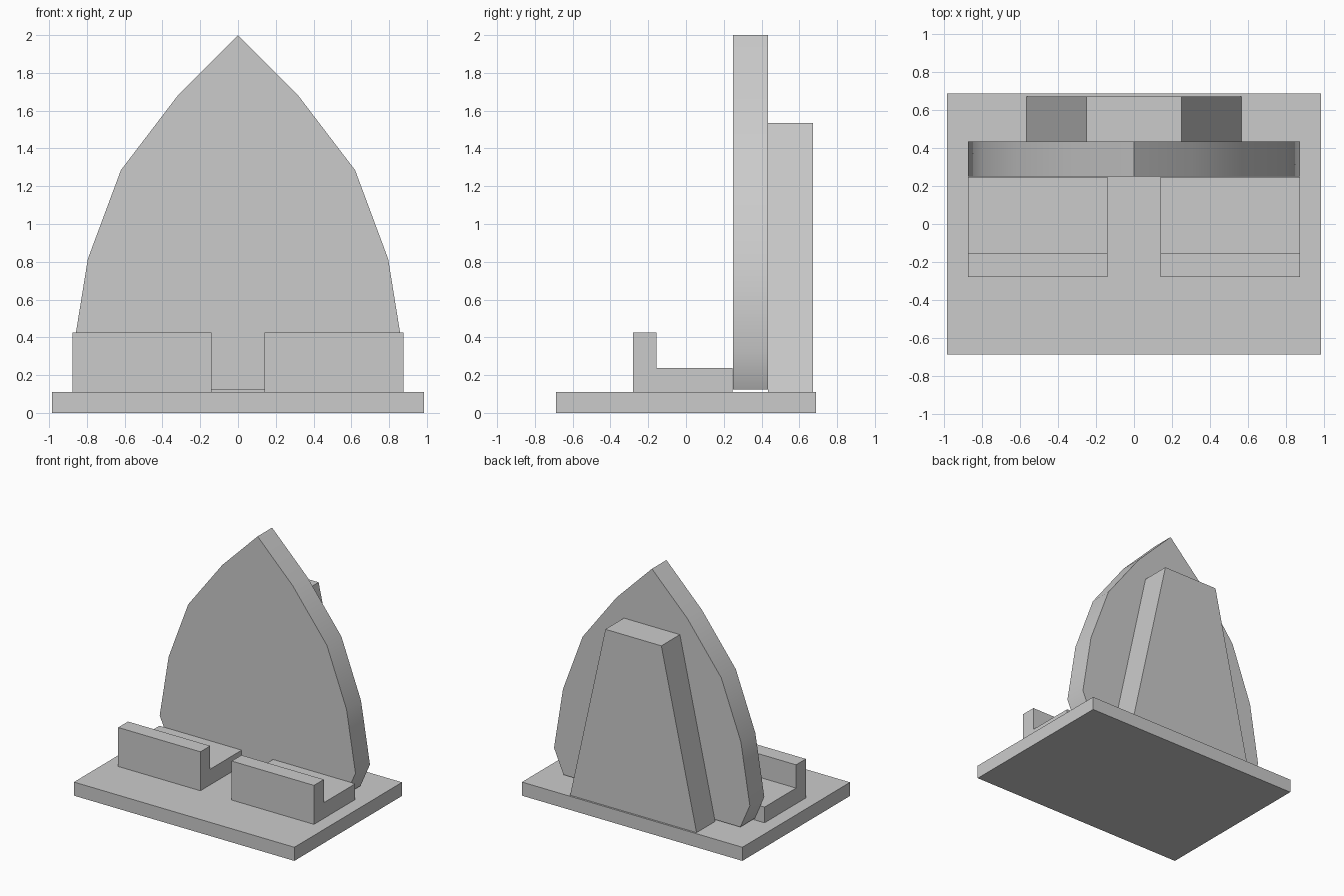
import bpy
import bmesh
import math
from mathutils import Vector

cube = bpy.data.objects.get("Cube")
if cube:
    bpy.data.objects.remove(cube, do_unlink=True)

# One plain grey for the whole stand
GREY = (0.6, 0.6, 0.6, 1.0)
grey = bpy.data.materials.new("plain_grey")
grey.use_nodes = True
grey.diffuse_color = GREY
grey.node_tree.nodes["Principled BSDF"].inputs["Base Color"].default_value = GREY


def prism(name, profile, offset):
    """Extrude a closed 3D profile along an offset vector."""
    bm = bmesh.new()
    face = bm.faces.new([bm.verts.new(p) for p in profile])
    result = bmesh.ops.extrude_face_region(bm, geom=[face])
    moved = [v for v in result["geom"] if isinstance(v, bmesh.types.BMVert)]
    bmesh.ops.translate(bm, verts=moved, vec=Vector(offset))
    bmesh.ops.recalc_face_normals(bm, faces=bm.faces)
    mesh = bpy.data.meshes.new(name)
    bm.to_mesh(mesh)
    bm.free()
    mesh.materials.append(grey)
    obj = bpy.data.objects.new(name, mesh)
    bpy.context.collection.objects.link(obj)
    return obj


def upright(name, half, y0, y1):
    """Symmetric upright panel from the right half of its outline."""
    outline = half + [(-x, z) for x, z in reversed(half) if x > 0]
    return prism(name, [(x, y0, z) for x, z in outline], (0, y1 - y0, 0))


# Base plate
upright("base_plate", [(0.985, 0.0), (0.985, 0.11)], -0.687, 0.687)

# Pointed back panel with softly shaded rim
panel = upright("back_panel", [(0.79, 0.125), (0.875, 0.32), (0.795, 0.815),
                               (0.62, 1.285), (0.315, 1.685), (0, 2.0)], 0.25, 0.435)
bpy.ops.object.select_all(action="DESELECT")
panel.select_set(True)
bpy.context.view_layer.objects.active = panel
bpy.ops.object.shade_smooth_by_angle(angle=math.radians(40))

# Tapered rear support
upright("rear_support", [(0.565, 0.11), (0.25, 1.535)], 0.435, 0.672)

# Pair of L-shaped ledges with a front lip
ledge = [(-0.28, 0.11), (0.247, 0.11), (0.247, 0.237),
         (-0.155, 0.237), (-0.155, 0.425), (-0.28, 0.425)]
for side, sign in (("left", 1), ("right", -1)):
    prism(side + "_ledge", [(sign * 0.14, y, z) for y, z in ledge], (sign * 0.735, 0, 0))
